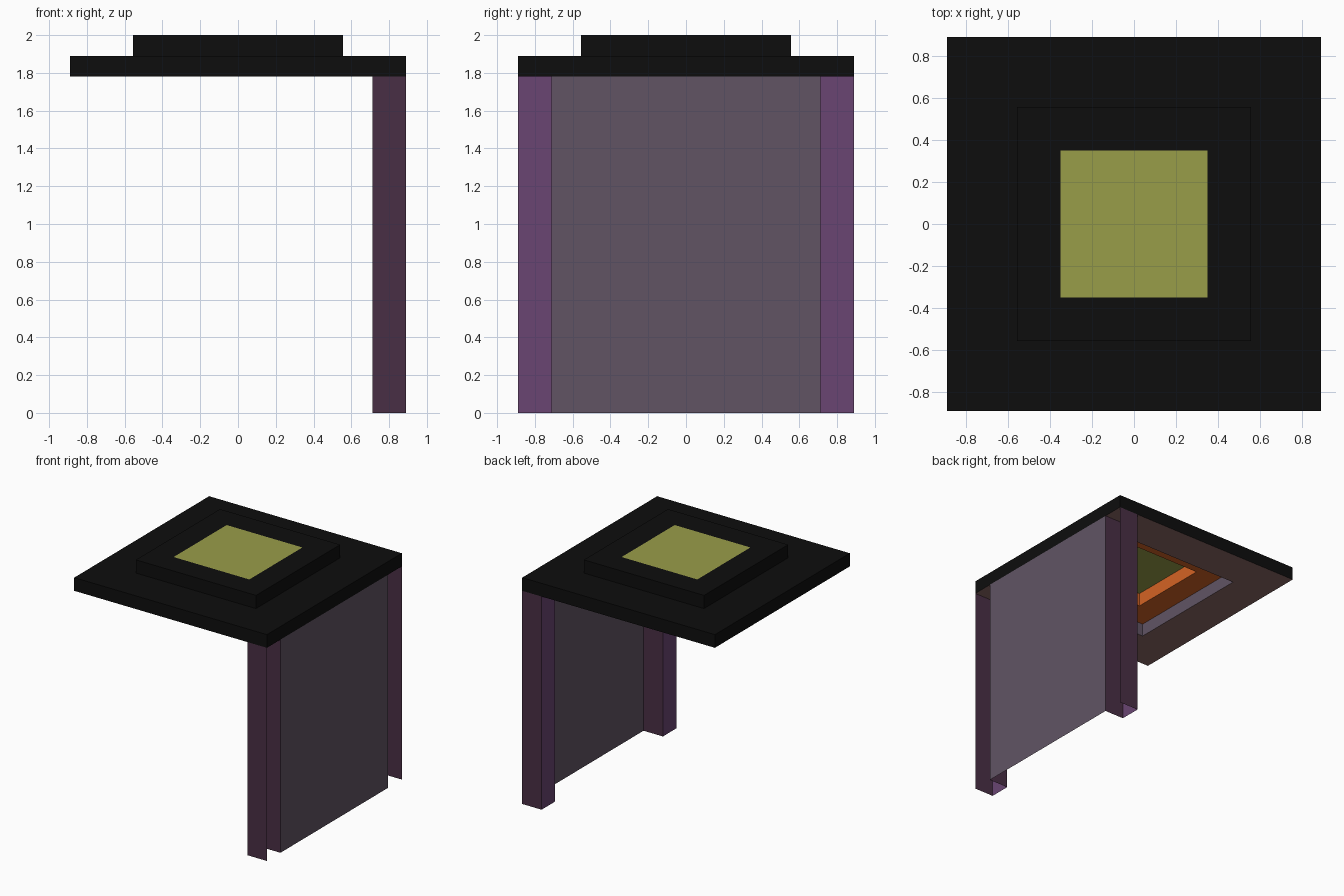
import bpy, bmesh

if "Cube" in bpy.data.objects:
    bpy.data.objects.remove(bpy.data.objects["Cube"])

R, S, H = 0.89, 0.555, 0.35      # canopy, raised step and skylight half widths
C = 0.711                        # inner line of the columns
Z0, Z1, Z2 = 1.78, 1.89, 2.0     # underside, ledge and top heights


def material(name, r, g, b):
    lin = lambda c: ((c / 255 + 0.055) / 1.055) ** 2.4 if c > 10 else c / 255 / 12.92
    m = bpy.data.materials.new(name)
    m.diffuse_color = (lin(r), lin(g), lin(b), 1)
    m.use_nodes = True
    m.node_tree.nodes["Principled BSDF"].inputs["Base Color"].default_value = m.diffuse_color
    return m


black = material("black", 13, 13, 13)
yellow = material("skylight yellow", 153, 157, 73)
orange = material("orange", 212, 99, 36)
brown = material("dusty brown", 138, 104, 102)
grey = material("mauve grey", 97, 84, 100)
plum = material("dark plum", 73, 47, 69)
purple = material("purple", 106, 69, 114)


def make(name, bm, mats):
    mesh = bpy.data.meshes.new(name)
    bm.to_mesh(mesh)
    bm.free()
    for m in mats:
        mesh.materials.append(m)
    ob = bpy.data.objects.new(name, mesh)
    bpy.context.collection.objects.link(ob)
    return ob


def square_bands(name, profile, mats):
    """Sweep (half width, z) points round a square; band i uses mats[i]."""
    bm = bmesh.new()
    rings = [[bm.verts.new((sx * r, sy * r, z))
              for sx, sy in ((-1, -1), (1, -1), (1, 1), (-1, 1))] for r, z in profile]
    slots = list(dict.fromkeys(mats))
    for i, m in enumerate(mats):
        a, b = rings[i], rings[i + 1]
        for k in range(4):
            n = (k + 1) % 4
            f = bm.faces.new((a[k], a[n], b[n], b[k]))
            f.material_index = slots.index(m)
    return make(name, bm, slots)


def sheet(name, path, mats, z0=0.0, z1=Z0):
    """Upright thin sheet following (x, y) points; section i uses mats[i]."""
    bm = bmesh.new()
    cols = [[bm.verts.new((x, y, z)) for z in (z0, z1)] for x, y in path]
    slots = list(dict.fromkeys(mats))
    for i, m in enumerate(mats):
        (a, b), (c, d) = cols[i], cols[i + 1]
        f = bm.faces.new((a, c, d, b))
        f.material_index = slots.index(m)
    return make(name, bm, slots)


# Stepped canopy: black outside going up, then coffered inside
square_bands("canopy_outside", [(R, Z0), (R, Z1), (S, Z1), (S, Z2), (H, Z2)], [black] * 4)
square_bands("canopy_ceiling",
             [(H, Z2), (H, Z1 - 0.002), (S, Z1 - 0.002), (S, Z0), (R, Z0)],
             [orange, orange, grey, brown])

# Skylight pane, flush with the top
bm = bmesh.new()
bmesh.ops.create_grid(bm, x_segments=1, y_segments=1, size=H)
bmesh.ops.translate(bm, verts=bm.verts, vec=(0, 0, Z2))
make("skylight", bm, [yellow])

# Channel columns, open towards +x
for name, s in (("front_column", -1), ("back_column", 1)):
    path = [(R, s * R), (C, s * R), (C, s * C), (R, s * C)]
    mats = [plum, purple, plum]
    if s > 0:                    # keep both columns facing outwards
        path.reverse()
    sheet(name, path[::-1], mats)

# Thin wall panel between the columns
sheet("wall_panel", [(R, -C), (R, C)], [grey])
